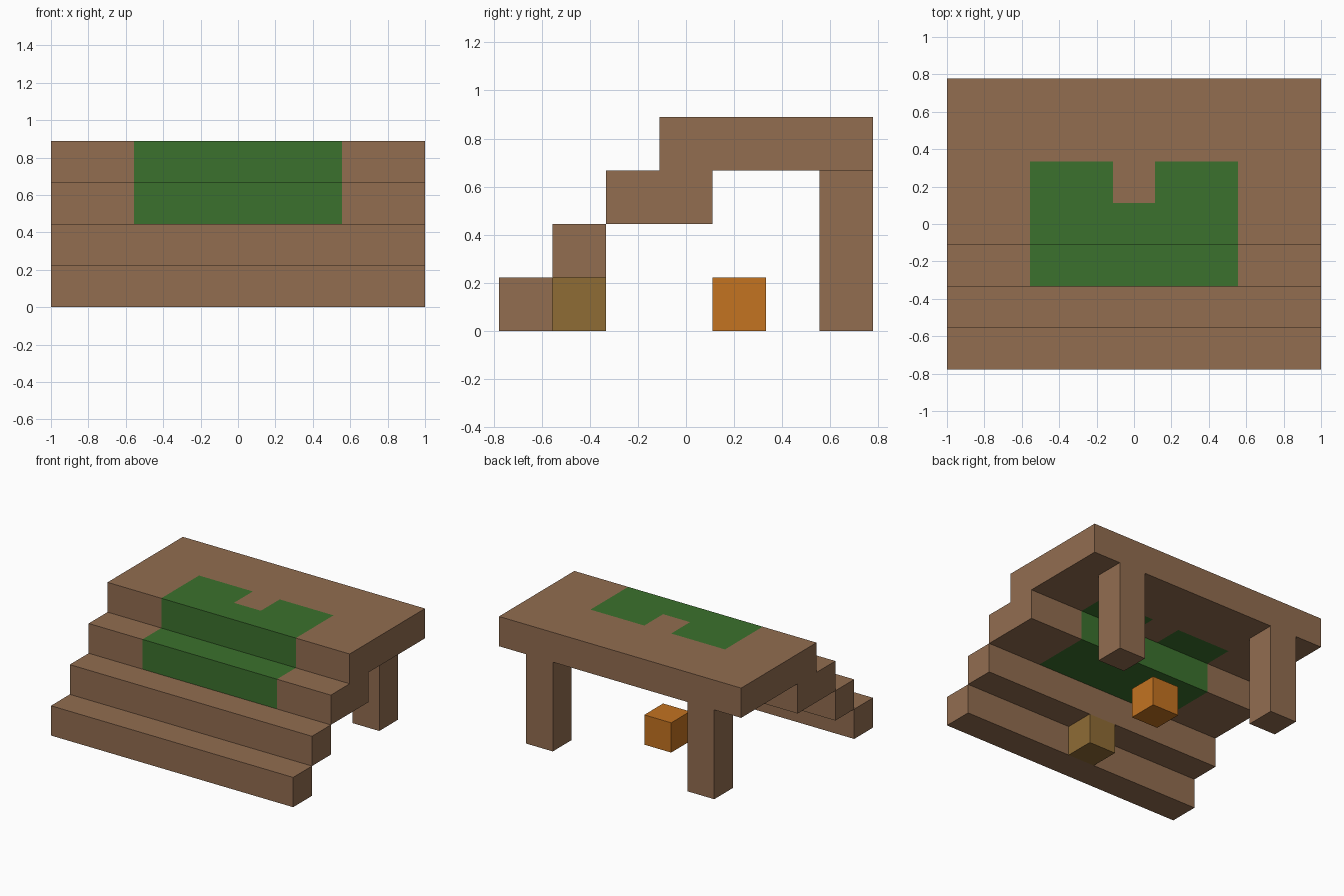
import bpy
import bmesh
from mathutils import Vector

U = 2 / 9  # one grid cell

cube = bpy.data.objects.get("Cube")
if cube:
    bpy.data.objects.remove(cube, do_unlink=True)


def linear(c):
    c /= 255
    return c / 12.92 if c <= 0.04045 else ((c + 0.055) / 1.055) ** 2.4


def make_material(name, rgb):
    mat = bpy.data.materials.new(name)
    colour = (*[linear(c) for c in rgb], 1)
    mat.use_nodes = True
    mat.diffuse_color = colour
    bsdf = mat.node_tree.nodes["Principled BSDF"]
    bsdf.inputs["Base Color"].default_value = colour
    bsdf.inputs["Roughness"].default_value = 0.9
    return mat


BROWN = make_material("brown", (146, 109, 80))
GREEN = make_material("green", (59, 113, 45))
ORANGE = make_material("orange", (195, 115, 33))
OCHRE = make_material("ochre", (143, 108, 53))


def add_object(name, bm, materials):
    bmesh.ops.recalc_face_normals(bm, faces=bm.faces)
    mesh = bpy.data.meshes.new(name)
    bm.to_mesh(mesh)
    bm.free()
    for mat in materials:
        mesh.materials.append(mat)
    obj = bpy.data.objects.new(name, mesh)
    bpy.context.collection.objects.link(obj)
    return obj


def box(name, centre, size, material):
    """Box with centre and size given in grid cells."""
    bm = bmesh.new()
    bmesh.ops.create_cube(bm, size=1)
    for v in bm.verts:
        v.co = Vector([(c + p * s) * U for c, p, s in zip(centre, v.co, size)])
    return add_object(name, bm, [material])


def is_green(point):
    """Green patch with a notch in the middle of its rear edge."""
    x, y = abs(point.x) / U, point.y / U
    notch = x < 0.5 and y > 0.6
    return x < 2.5 and y < 1.5 and not notch


# Upper step and platform: one side profile pulled across the width
profile = [(-1.5, 2), (0.5, 2), (0.5, 3), (3.5, 3),
           (3.5, 4), (-0.5, 4), (-0.5, 3), (-1.5, 3)]
bm = bmesh.new()
side = bm.faces.new([bm.verts.new((-4.5 * U, y * U, z * U)) for y, z in profile])
pulled = bmesh.ops.extrude_face_region(bm, geom=[side], use_keep_orig=True)
for v in pulled["geom"]:
    if isinstance(v, bmesh.types.BMVert):
        v.co.x = 4.5 * U

# Cut along the borders of the green patch
cuts = [((x, 0, 0), (1, 0, 0)) for x in (-2.5, -0.5, 0.5, 2.5)]
cuts += [((0, y, 0), (0, 1, 0)) for y in (0.5, 1.5)]
for point, normal in cuts:
    bmesh.ops.bisect_plane(bm, geom=bm.verts[:] + bm.edges[:] + bm.faces[:],
                           plane_co=Vector(point) * U, plane_no=normal)
for face in bm.faces:
    face.material_index = int(is_green(face.calc_center_median()))
add_object("platform_with_upper_step", bm, [BROWN, GREEN])

# Lower steps
for i, name in enumerate(("bottom_step", "second_step")):
    box(name, (0, i - 3, i + 0.5), (9, 1, 1), BROWN)

# Rear posts
for name, x in (("left_post", 3), ("right_post", -3)):
    box(name, (x, 3, 1.5), (1, 1, 3), BROWN)

# Loose blocks under the platform
box("orange_block", (0, 1, 0.5), (1, 1, 1), ORANGE)
box("ochre_block", (0, -2, 0.5), (1, 1, 1), OCHRE)
